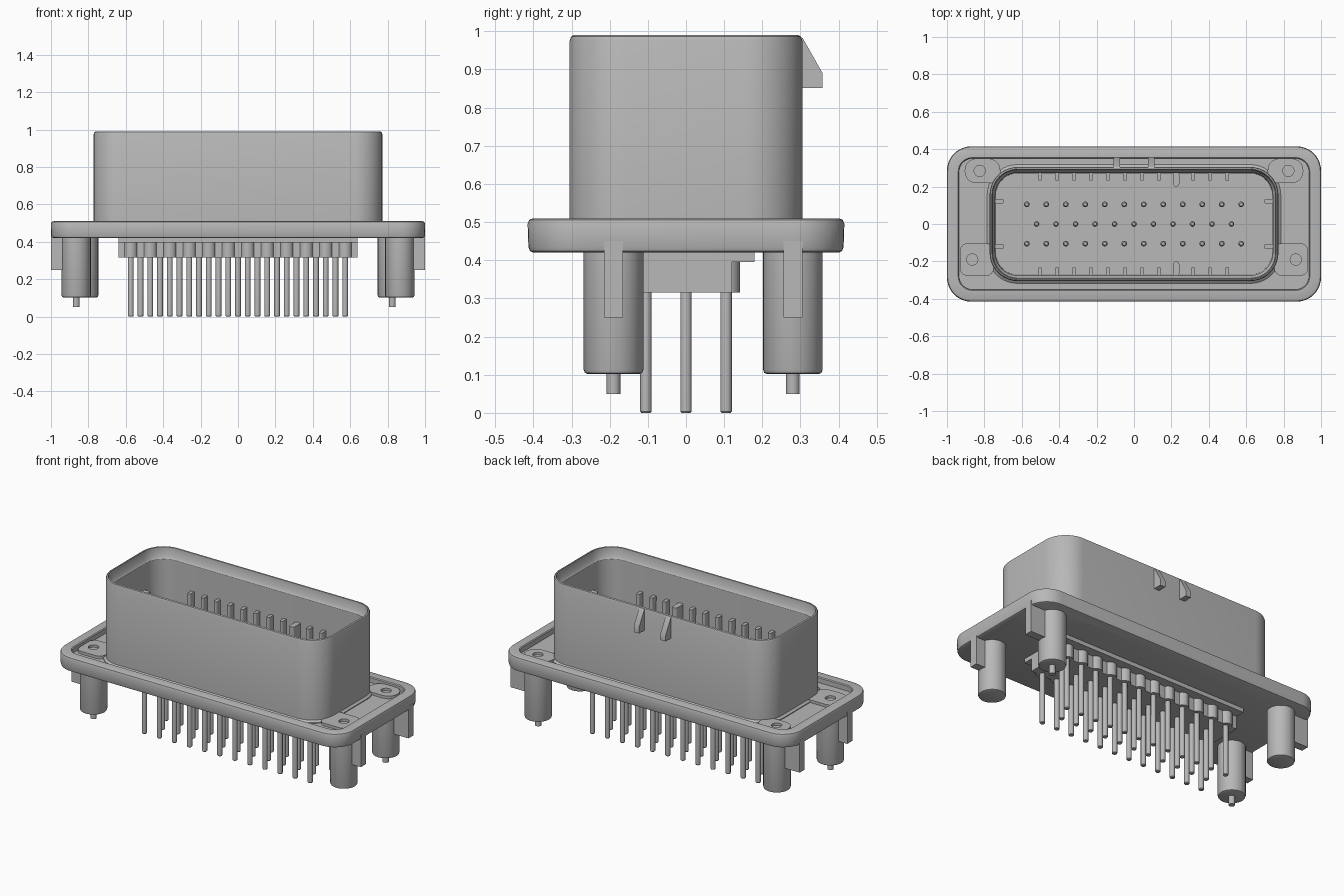
import bpy, bmesh, math

cube = bpy.data.objects.get("Cube")
if cube:
    bpy.data.objects.remove(cube, do_unlink=True)

grey = bpy.data.materials.new("plain grey")
grey.use_nodes = True
GREY = (0.48, 0.48, 0.48, 1)
grey.diffuse_color = GREY
grey.node_tree.nodes["Principled BSDF"].inputs["Base Color"].default_value = GREY


def finish(name, bm):
    bmesh.ops.recalc_face_normals(bm, faces=bm.faces)
    me = bpy.data.meshes.new(name)
    bm.to_mesh(me)
    bm.free()
    me.materials.append(grey)
    me.shade_smooth()
    me.set_sharp_from_angle(angle=math.radians(32))
    ob = bpy.data.objects.new(name, me)
    bpy.context.scene.collection.objects.link(ob)
    return ob


def loft(name, rings, x=0, y=0, seg=6):
    """Stack rounded rectangles (half x, half y, radius, z, x shift) into a closed solid."""
    bm = bmesh.new()
    loops = []
    for hx, hy, r, z, *shift in rings:
        cx = x + (shift[0] if shift else 0)
        loop = []
        for q, (sx, sy) in enumerate(((1, 1), (-1, 1), (-1, -1), (1, -1))):
            for i in range(seg + 1):
                a = math.pi / 2 * (q + (i + 0.02) / (seg + 0.04))
                loop.append(bm.verts.new((cx + sx * (hx - r) + r * math.cos(a),
                                          y + sy * (hy - r) + r * math.sin(a), z)))
        loops.append(loop)
    n = len(loops[0])
    for a, b in zip(loops, loops[1:]):
        for i in range(n):
            j = (i + 1) % n
            bm.faces.new((a[i], a[j], b[j], b[i]))
    bm.faces.new(loops[0][::-1])
    bm.faces.new(loops[-1])
    return finish(name, bm)


def rod(name, x, y, steps, seg=4):
    """Round turned part from (radius, z) steps."""
    e = 0.002
    return loft(name, [(r, r, r - e * r, z) for r, z in steps], x, y, seg)


def box(name, x0, x1, y0, y1, z0, z1):
    bm = bmesh.new()
    bmesh.ops.create_cube(bm, size=1)
    for v in bm.verts:
        v.co = ((x0, x1)[v.co.x > 0], (y0, y1)[v.co.y > 0], (z0, z1)[v.co.z > 0])
    return finish(name, bm)


# Mounting flange: rounded plate with raised rim and recessed top
RECESS = 0.475
loft("flange", [
    (0.985, 0.400, 0.115, 0.42), (0.994, 0.409, 0.124, 0.424), (0.998, 0.413, 0.128, 0.435),
    (1.0, 0.415, 0.13, 0.495), (0.996, 0.411, 0.126, 0.506), (0.985, 0.400, 0.115, 0.51),
    (0.940, 0.355, 0.075, 0.51), (0.935, 0.350, 0.07, 0.505), (0.935, 0.350, 0.07, RECESS),
], seg=10)

# Open shroud with rounded lip and slightly stepped inner wall
loft("shroud", [
    (0.785, 0.318, 0.163, 0.465), (0.785, 0.318, 0.163, 0.48), (0.772, 0.305, 0.15, 0.49),
    (0.772, 0.305, 0.15, 0.975), (0.768, 0.301, 0.146, 0.986), (0.761, 0.294, 0.139, 0.99),
    (0.757, 0.290, 0.135, 0.987), (0.753, 0.286, 0.131, 0.935), (0.742, 0.275, 0.12, 0.92),
    (0.738, 0.271, 0.116, 0.51),
], seg=10)

# Corner pads, posts and outer fins
for s, side in ((1, "left"), (-1, "right")):
    hole = 0.03
    loft("back_pad_" + side, [
        (0.095, 0.066, 0.062, 0.465), (0.095, 0.066, 0.062, 0.492),
        (hole, hole, hole * 0.998, 0.492, s * 0.015),
        (hole, hole, hole * 0.998, RECESS + 0.002, s * 0.015)], s * 0.81, 0.284)
    loft("front_pad_" + side, [
        (0.09, 0.087, 0.04, 0.465), (0.09, 0.087, 0.04, 0.492),
        (hole, hole, hole * 0.998, 0.492, s * 0.025),
        (hole, hole, hole * 0.998, RECESS + 0.002, s * 0.025)], s * 0.84, -0.19)
    for end, px, py in (("back", 0.825, 0.28), ("front", 0.865, -0.19)):
        rod(f"{end}_post_{side}", s * px, py,
            [(0.068, 0.102), (0.075, 0.105), (0.078, 0.113), (0.078, 0.44)], 8)
        xs = sorted((s * 0.85, s * 0.999))
        box(f"{end}_fin_{side}", *xs, py - 0.025, py + 0.025, 0.25, 0.45)

# Locating pegs under two diagonal posts
for name, x, y in (("front_peg", -0.865, -0.19), ("back_peg", 0.825, 0.28)):
    rod(name, x, y, [(0.018, 0.05), (0.018, 0.12)])

# Terminal block underneath, with a thin ledge along it
box("terminal_block", -0.64, 0.64, -0.12, 0.12, 0.315, 0.44)
box("block_ledge", -0.64, 0.64, -0.18, 0.18, 0.395, 0.44)

# Three staggered rows of contact pins, outer rows with round bosses
PITCH = 0.1042
for row, y, count in (("front", -0.105, 12), ("middle", 0, 11), ("back", 0.105, 12)):
    for i in range(count):
        x = (i - (count - 1) / 2) * PITCH
        rod(f"{row}_pin_{i}", x, y, [(0.012, 0), (0.015, 0.004), (0.015, 0.715), (0.009, 0.73)])
        if count == 12:
            rod(f"{row}_boss_{i}", x, y, [(0.037, 0.315), (0.037, 0.43)])

# Guide ribs standing along the inside walls, one wider key rib per long wall
for i in range(12):
    x = -0.503 + i * 0.091
    key = i == 8
    w, inner = (0.017, 0.20) if key else (0.011, 0.23)
    for s, side in ((1, "back"), (-1, "front")):
        loft(f"{side}_rib_{i}", [(w, (0.28 - inner) / 2, w * 0.9, z) for z in (0.5, 0.76)],
             x, s * (0.28 + inner) / 2, 3)
for s, side in ((1, "left"), (-1, "right")):
    for y in (-0.12, 0.122):
        loft(f"{side}_end_rib", [(0.025, 0.012, 0.01, z) for z in (0.5, 0.76)],
             s * 0.72, y, 3)

# Latch wedges on the back wall
for x in (-0.092, 0.092):
    bm = bmesh.new()
    profile = [(0.30, 0.985), (0.306, 0.982), (0.358, 0.89), (0.358, 0.852), (0.30, 0.852)]
    face = bm.faces.new([bm.verts.new((x - 0.018, y, z)) for y, z in profile])
    ext = bmesh.ops.extrude_face_region(bm, geom=[face])
    bmesh.ops.translate(bm, vec=(0.036, 0, 0),
                        verts=[v for v in ext["geom"] if isinstance(v, bmesh.types.BMVert)])
    finish("latch_wedge", bm)
